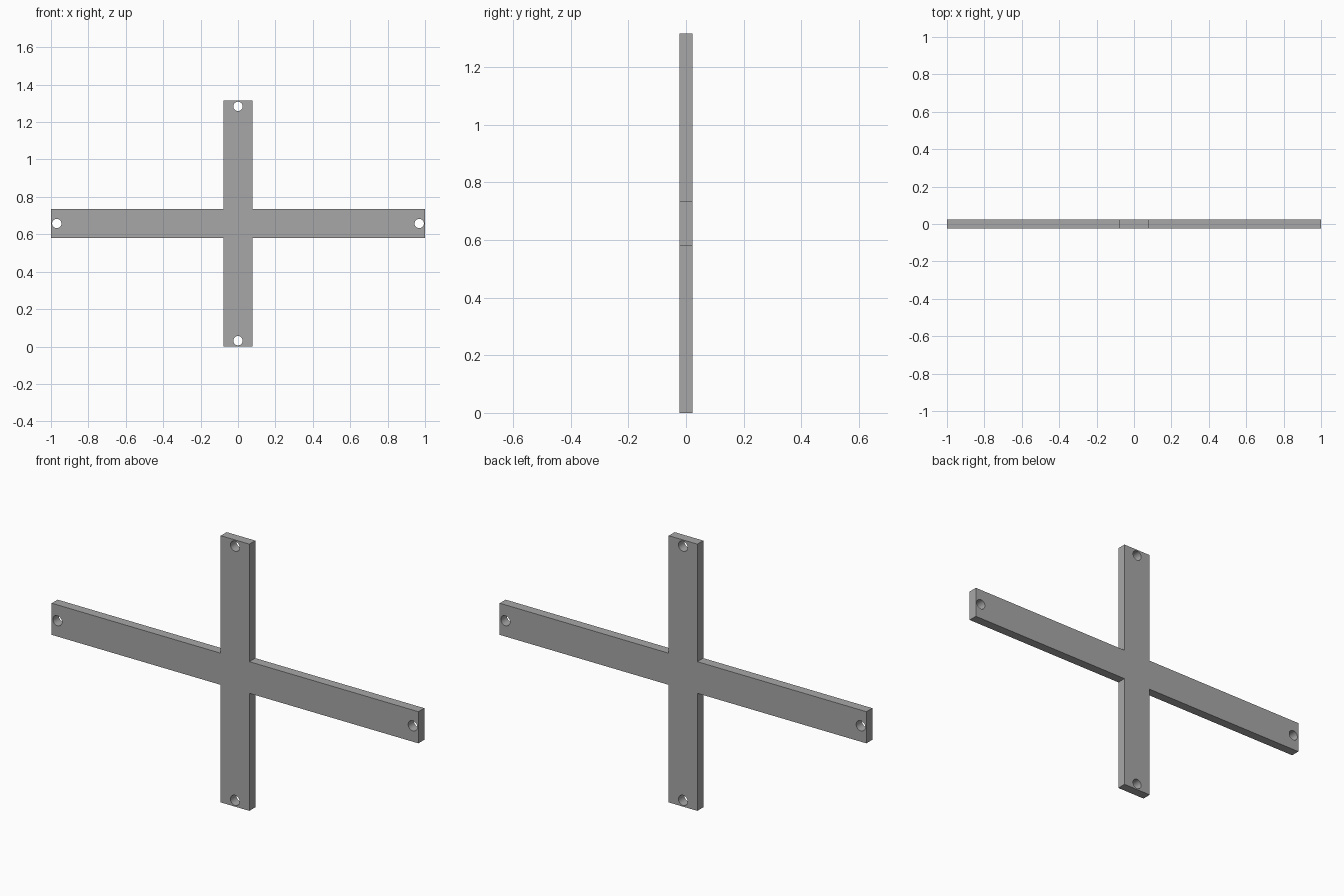
import bpy, bmesh, math
from mathutils import Matrix

if "Cube" in bpy.data.objects:
    bpy.data.objects.remove(bpy.data.objects["Cube"], do_unlink=True)

HEIGHT, HALF_WIDTH, THICK = 1.315, 0.078, 0.046
MID = HEIGHT / 2
HOLE_RADIUS, HOLE_INSET = 0.025, 0.031

grey = bpy.data.materials.new("plain grey")
grey.use_nodes = True
colour = (0.39, 0.39, 0.39, 1)
grey.diffuse_color = colour
grey.node_tree.nodes["Principled BSDF"].inputs["Base Color"].default_value = colour


def make_object(name, bm):
    bmesh.ops.recalc_face_normals(bm, faces=bm.faces[:])
    mesh = bpy.data.meshes.new(name)
    bm.to_mesh(mesh)
    bm.free()
    mesh.materials.append(grey)
    obj = bpy.data.objects.new(name, mesh)
    bpy.context.collection.objects.link(obj)
    return obj


# Cross plate: one outline made by walking round the four arms, then extruded
bm = bmesh.new()
outline = []
for turn, reach in enumerate((1, MID, 1, MID)):
    spin = Matrix.Rotation(turn * math.pi / 2, 2)
    for along, across in ((reach, -HALF_WIDTH), (reach, HALF_WIDTH), (HALF_WIDTH, HALF_WIDTH)):
        x = spin[0][0] * along + spin[0][1] * across
        z = spin[1][0] * along + spin[1][1] * across
        outline.append(bm.verts.new((x, -THICK / 2, z + MID)))
face = bm.faces.new(outline)
result = bmesh.ops.extrude_face_region(bm, geom=[face])
moved = [v for v in result["geom"] if isinstance(v, bmesh.types.BMVert)]
bmesh.ops.translate(bm, verts=moved, vec=(0, THICK, 0))
cross = make_object("cross_plate", bm)

# Screw holes: one cutter near the tip of each arm
bm = bmesh.new()
x_hole, z_hole = 1 - HOLE_INSET, MID - HOLE_INSET
for x, z in ((x_hole, 0), (-x_hole, 0), (0, z_hole), (0, -z_hole)):
    place = Matrix.Translation((x, 0, z + MID)) @ Matrix.Rotation(math.pi / 2, 4, "X")
    bmesh.ops.create_cone(bm, cap_ends=True, segments=32, radius1=HOLE_RADIUS,
                          radius2=HOLE_RADIUS, depth=THICK * 3, matrix=place)
cutter = make_object("hole_cutter", bm)
cutter.hide_render = True

cut = cross.modifiers.new("holes", "BOOLEAN")
cut.operation = "DIFFERENCE"
cut.solver = "EXACT"
cut.object = cutter

# Apply the cut, drop the cutter, smooth only the hole walls
bpy.ops.object.select_all(action="DESELECT")
cross.select_set(True)
bpy.context.view_layer.objects.active = cross
bpy.ops.object.modifier_apply(modifier=cut.name)
bpy.data.objects.remove(cutter, do_unlink=True)
bpy.ops.object.shade_smooth_by_angle(angle=math.radians(30))
